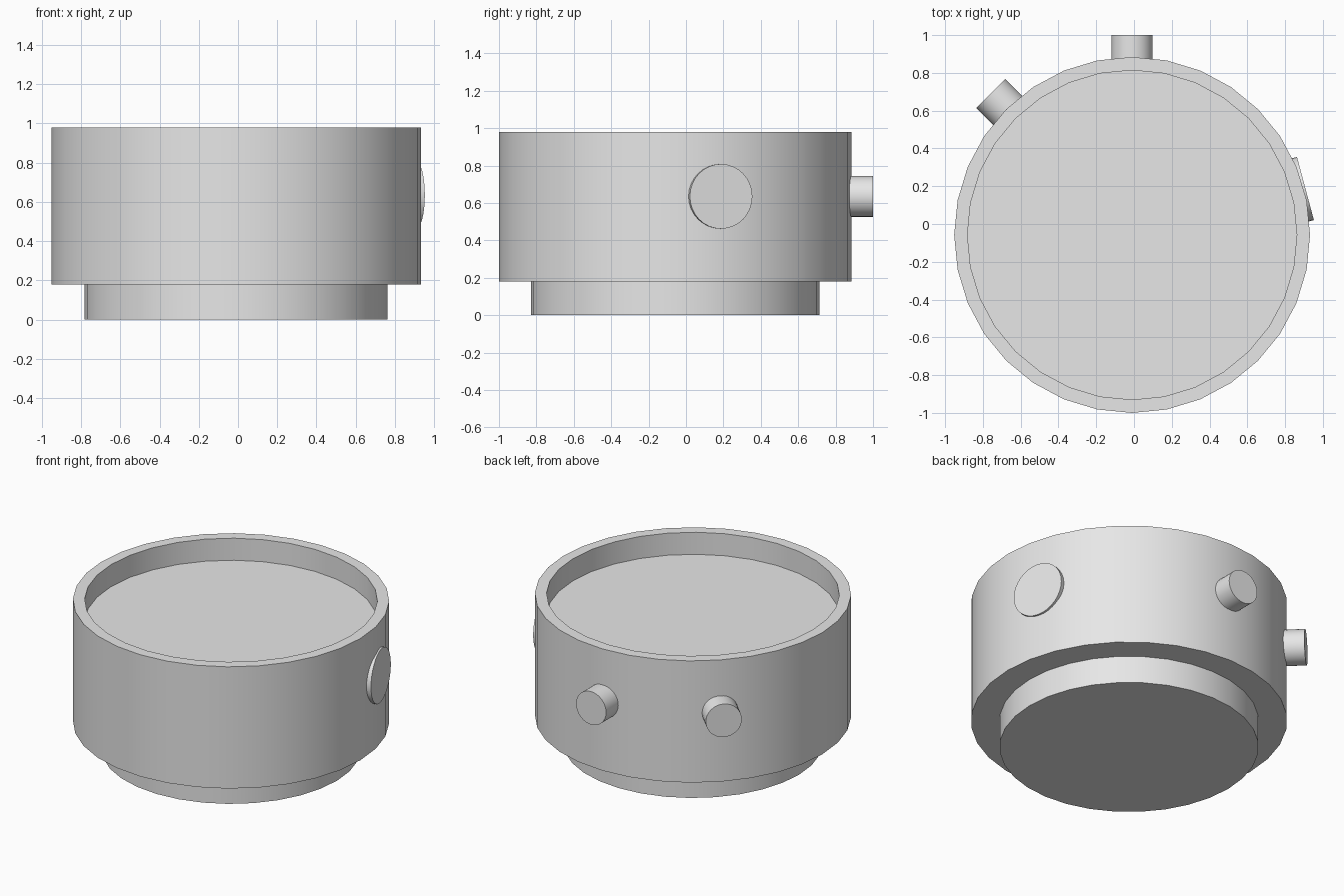
import bpy
import bmesh
from math import cos, sin, pi, radians
from mathutils import Matrix, Vector

old = bpy.data.objects.get("Cube")
if old:
    bpy.data.objects.remove(old, do_unlink=True)

CENTRE = Vector((-0.01, -0.058, 0))
SIDES = 32

grey = bpy.data.materials.new("light_grey")
grey.use_nodes = True
colour = (0.8, 0.8, 0.8, 1)
grey.diffuse_color = colour
grey.node_tree.nodes["Principled BSDF"].inputs["Base Color"].default_value = colour


def turned(name, profile, matrix):
    """Lathe a (radius, height) profile about local z and cap both ends."""
    bm = bmesh.new()
    rings = []
    for r, h in profile:
        angles = [2 * pi * i / SIDES for i in range(SIDES)]
        rings.append([bm.verts.new((r * cos(a), r * sin(a), h)) for a in angles])
    for low, high in zip(rings, rings[1:]):
        for i in range(SIDES):
            j = (i + 1) % SIDES
            bm.faces.new((low[i], low[j], high[j], high[i]))
    bm.faces.new(rings[0][::-1])
    bm.faces.new(rings[-1])
    bmesh.ops.recalc_face_normals(bm, faces=bm.faces)
    mesh = bpy.data.meshes.new(name)
    bm.to_mesh(mesh)
    bm.free()
    mesh.materials.append(grey)
    obj = bpy.data.objects.new(name, mesh)
    bpy.context.collection.objects.link(obj)
    obj.matrix_world = matrix
    bpy.ops.object.select_all(action="DESELECT")
    obj.select_set(True)
    bpy.context.view_layer.objects.active = obj
    bpy.ops.object.shade_smooth_by_angle(angle=radians(30))
    return obj


def side_stud(name, azimuth, radius, inner, outer):
    """Round stud pointing outwards from the case wall."""
    matrix = (Matrix.Translation(CENTRE + Vector((0, 0, 0.635)))
              @ Matrix.Rotation(radians(azimuth), 4, "Z")
              @ Matrix.Rotation(pi / 2, 4, "Y"))
    return turned(name, [(radius, inner), (radius, outer)], matrix)


# Case with a raised rim around the recessed face
upright = Matrix.Translation(CENTRE)
turned("case", [(0.942, 0.18), (0.942, 0.98), (0.872, 0.98), (0.872, 0.835)], upright)

# Narrower foot below the case
turned("base", [(0.772, 0), (0.772, 0.19)], upright)

# Two push buttons at the back and a flat disc on the side
side_stud("back_button", 90, 0.109, 0.9, 1.058)
side_stud("corner_button", 135, 0.109, 0.9, 1.058)
side_stud("side_disc", 15, 0.173, 0.89, 0.95)
